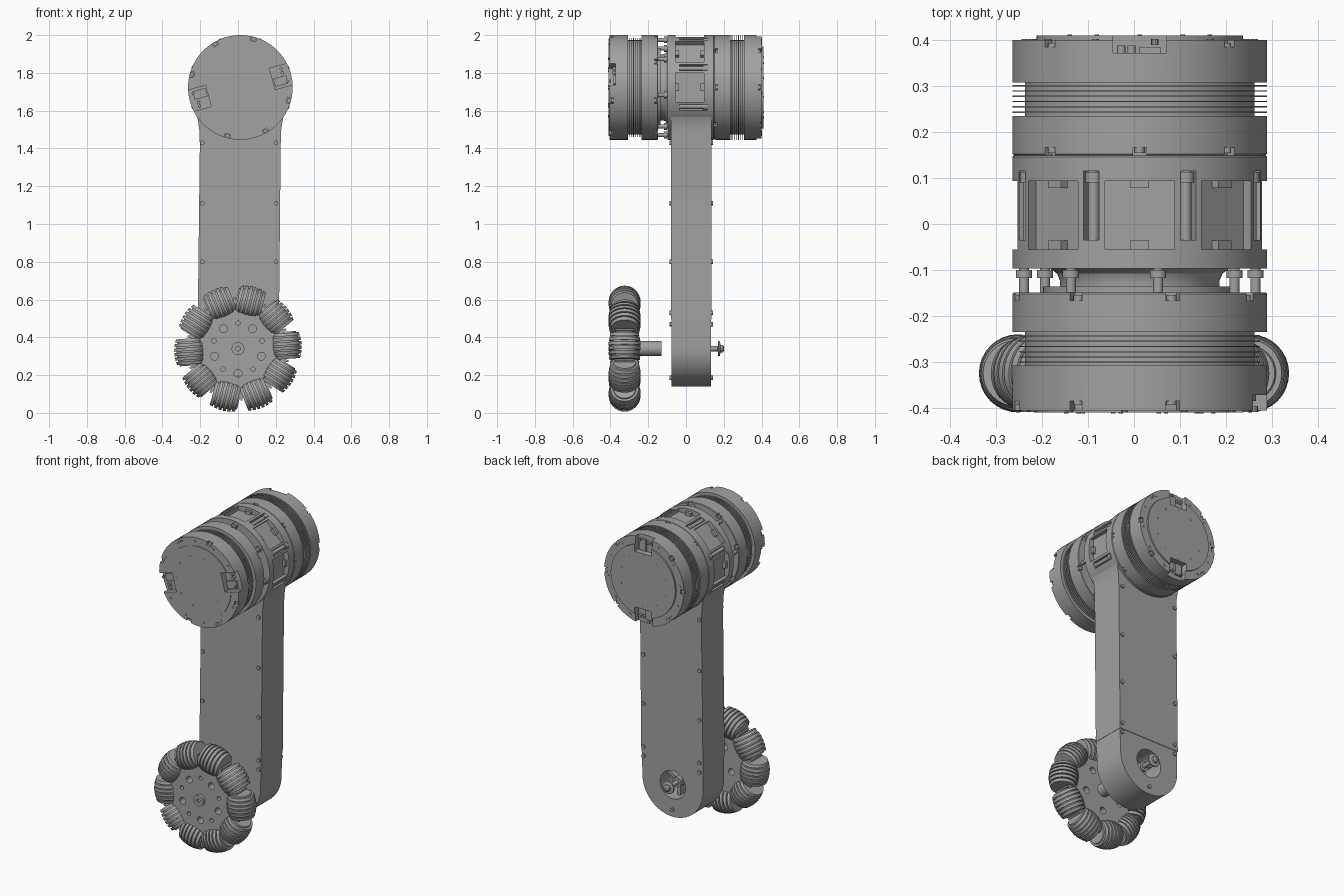
import bpy, bmesh, math
from mathutils import Matrix, Vector

if "Cube" in bpy.data.objects:
    bpy.data.objects.remove(bpy.data.objects["Cube"], do_unlink=True)

grey = bpy.data.materials.new("machined_grey")
grey.use_nodes = True
grey.diffuse_color = (0.36, 0.36, 0.36, 1)
grey.node_tree.nodes["Principled BSDF"].inputs["Base Color"].default_value = grey.diffuse_color

MOTOR = Vector((0.0125, 0, 1.723))
WHEEL = Vector((0, 0, 0.34))
R = 0.277


def polar(center, deg):
    """Frame with x radial, y along the axle, z tangential."""
    return Matrix.Translation(center) @ Matrix.Rotation(-math.radians(deg), 4, 'Y')


def around(center, count, phase):
    return [polar(center, phase + 360 * i / count) for i in range(count)]


def box(bm, frame, x, y, z):
    size = Matrix.Diagonal((x[1] - x[0], y[1] - y[0], z[1] - z[0], 1))
    mid = Matrix.Translation([sum(p) / 2 for p in (x, y, z)])
    bmesh.ops.create_cube(bm, size=1, matrix=frame @ mid @ size)


def lathe(bm, frame, profile, n=96):
    """Spin (radius, y) points about the local y axis."""
    rings = []
    for r, y in profile:
        if r == 0:
            rings.append([bm.verts.new(frame @ Vector((0, y, 0)))])
        else:
            turn = [2 * math.pi * i / n for i in range(n)]
            rings.append([bm.verts.new(frame @ Vector((r * math.cos(a), y, r * math.sin(a)))) for a in turn])
    for a, b in zip(rings, rings[1:]):
        for i in range(n):
            j = (i + 1) % n
            if len(a) == 1:
                bm.faces.new((a[0], b[i], b[j]))
            elif len(b) == 1:
                bm.faces.new((a[i], a[j], b[0]))
            else:
                bm.faces.new((a[i], a[j], b[j], b[i]))


def rod(bm, frame, r, y, n=16, x=0, z=0):
    lathe(bm, frame @ Matrix.Translation((x, 0, z)), [(0, y[0]), (r, y[0]), (r, y[1]), (0, y[1])], n)


def prism(bm, points, y0, y1):
    base = bm.faces.new([bm.verts.new((x, y0, z)) for x, z in points])
    new = bmesh.ops.extrude_face_region(bm, geom=[base])["geom"]
    bmesh.ops.translate(bm, vec=(0, y1 - y0, 0), verts=[g for g in new if isinstance(g, bmesh.types.BMVert)])


def finish(name, bm, cutter=None):
    bmesh.ops.recalc_face_normals(bm, faces=bm.faces)
    mesh = bpy.data.meshes.new(name)
    bm.to_mesh(mesh)
    bm.free()
    mesh.materials.append(grey)
    obj = bpy.data.objects.new(name, mesh)
    bpy.context.collection.objects.link(obj)
    if cutter:
        cutter.hide_render = True
        mod = obj.modifiers.new("cut", 'BOOLEAN')
        mod.operation, mod.solver, mod.object = 'DIFFERENCE', 'EXACT', cutter
        bpy.context.view_layer.update()
        graph = bpy.context.evaluated_depsgraph_get()
        obj.data = bpy.data.meshes.new_from_object(obj.evaluated_get(graph))
        obj.modifiers.clear()
        bpy.data.objects.remove(cutter, do_unlink=True)
    bpy.ops.object.select_all(action='DESELECT')
    obj.select_set(True)
    bpy.context.view_layer.objects.active = obj
    bpy.ops.object.shade_smooth_by_angle(angle=math.radians(30))
    return obj


def span(s, a, b):
    return tuple(sorted((s * a, s * b)))


def motor(side, s, face, fin_r, bolt_phase, plug_phase):
    """Finned motor can with rim pockets, two plug notches and a raised cap."""
    core = 0.25
    profile = [(0, .149), (R - .003, .149), (R, .152), (R, .235), (core, .235)]
    for i in range(6):
        y = .242 + .0115 * i
        profile += [(core, y), (fin_r, y), (fin_r, y + .003), (core, y + .003)]
    profile += [(core, .308), (R, .308), (R, face), (.225, face), (.225, .41), (0, .41)]
    body, cut, trim = bmesh.new(), bmesh.new(), bmesh.new()
    lathe(body, polar(MOTOR, 0), [(r, s * y) for r, y in profile])
    for f in around(MOTOR, 2, plug_phase):
        box(cut, f, (.175, .3), span(s, .372, .43), (-.058, .058))
        box(trim, f, (.18, .25), span(s, .36, .385), (-.045, .0))
        for z in (.018, .04):
            rod(trim, f, .009, span(s, .36, .388), x=.235, z=z)
    for i, f in enumerate(around(MOTOR, 8, bolt_phase)):
        for a, b in ((.385, .43), (.14, .166)):
            if b < .2 or abs(math.sin(math.radians(bolt_phase + 45 * i - plug_phase))) > .3:
                box(cut, f, (.255, .3), span(s, a, b), (-.015, .015))
                mid = .165 if b < .2 else .384
                rod(trim, f, .011, span(s, mid - .01, mid + .01), x=.266)
    for f in around(MOTOR, 12, bolt_phase + 22.5):
        rod(trim, f, .008, span(s, face - .01, face + .003), 10, x=.252)
    for f in around(MOTOR, 10, bolt_phase):
        rod(trim, f, .005, span(s, .40, .412), 8, x=.16)
    finish(side + "_motor", body, finish(side + "_motor_cutter", cut))
    finish(side + "_motor_fittings", trim)


motor("front", -1, .406, .262, 75, 15)
motor("back", 1, .40, R, 90, 90)

# Central housing with windows, bolt slots and a narrow neck
body, cut, trim = bmesh.new(), bmesh.new(), bmesh.new()
lathe(body, polar(MOTOR, 0), [(0, -.15), (.21, -.15), (.21, -.136), (.174, -.136), (.174, -.122), (.18, -.108),
                              (.195, -.097), (R, -.097), (R, .146), (R - .003, .149), (0, .149)])
for i, f in enumerate(around(MOTOR, 8, 0)):
    if i < 5:
        box(cut, f, (.243, .3), (-.055, .094), (-.076, .076))
        for y in ((-.056, -.036), (.078, .095)):
            box(trim, f, (.235, .262), y, (-.02, .02))
for f in around(MOTOR, 8, 22.5)[:4] + around(MOTOR, 8, -22.5)[:1] + around(MOTOR, 8, 202.5)[:1]:
    box(cut, f, (.25, .3), (-.035, .115), (-.018, .018))
    rod(trim, f, .012, (-.036, .116), x=.262)
    rod(trim, f, .018, (.09, .113), x=.262)
finish("joint_housing", body, finish("housing_cutter", cut))
for f in around(MOTOR, 8, 81):
    rod(trim, f, .011, (-.15, -.095), x=.255)
    rod(trim, f, .018, (-.117, -.1), x=.255)
finish("housing_bolts", trim)

# Upper arm, flaring into the housing
bm = bmesh.new()
right = [(.217, .494), (.226, 1.42), (.229, 1.5), (.238, 1.56), (.257, 1.6)]
left = [(-.213, .494), (-.202, 1.42), (-.205, 1.5), (-.214, 1.56), (-.232, 1.6)]
prism(bm, right + left[::-1], -.08, .135)
finish("arm", bm)

# Rounded arm end with an open bearing recess
bm, cut, trim = bmesh.new(), bmesh.new(), bmesh.new()
arc = [math.radians(180 + 180 * i / 40) for i in range(41)]
prism(bm, [(-.211, .495)] + [(.211 * math.cos(a), .35 + .211 * math.sin(a)) for a in arc] + [(.215, .495)], -.077, .132)
rod(cut, polar(WHEEL, 0), .088, (.0, .2), 48)
finish("arm_end", bm, finish("recess_cutter", cut))
lathe(trim, polar(WHEEL, 0), [(0, -.01), (.03, -.01), (.03, .09), (.014, .09), (.014, .168), (.04, .171), (.04, .179),
                              (.02, .183), (.02, .195), (.01, .202), (0, .202)], 32)
for f in around(WHEEL, 3, 30):
    box(trim, f, (.02, .092), (-.01, .07), (-.01, .01))
finish("bearing_spindle", trim)

# Small screws along both faces of the arm
bm = bmesh.new()
for x, z in [(s * .195 + .006, z) for s in (-1, 1) for z in (.47, .53, .8, 1.11, 1.43)] + [(0, .185)]:
    for y in ((-.088, -.07), (.125, .143)):
        rod(bm, Matrix.Translation((x, 0, z)), .012, y, 12)
finish("arm_screws", bm)

# Wheel hub: star plate with bolt holes, boss and rear stub
bm, cut, trim = bmesh.new(), bmesh.new(), bmesh.new()
star = []
for i in range(10):
    for off, r in ((-14, .195), (14, .195), (17, .275), (19, .275)):
        a = math.radians(36 * i + off + 4)
        star.append((r * math.cos(a), WHEEL.z + r * math.sin(a)))
prism(bm, star, -.375, -.275)
for f in around(WHEEL, 5, 54):
    rod(cut, f, .021, (-.4, -.25), 20, x=.13)
for f in around(WHEEL, 5, 90):
    rod(cut, f, .012, (-.4, -.35), 16, x=.135)
finish("wheel_hub", bm, finish("hub_cutter", cut))
lathe(trim, polar(WHEEL, 0), [(0, -.385), (.012, -.385), (.012, -.395), (.034, -.395), (.034, -.37), (.034, -.28),
                              (.04, -.28), (.04, -.13), (0, -.13)], 32)
finish("wheel_axle", trim)

# Ring of ribbed barrel rollers, each turning on a tangential axis
bm = bmesh.new()
ribs, half = 6, .072
profile = [(0, -half)]
for i in range(ribs):
    a = -half + 2 * half * i / ribs
    for t, dip in ((a, 0), (a + .017, 0), (a + .017, .012), (a + 2 * half / ribs, .012)):
        profile.append((math.sqrt(.338 ** 2 - t * t) - .253 - dip - 1.2 * t * t, t))
profile.append((0, half))
for f in around(WHEEL, 10, 4):
    lathe(bm, f @ Matrix.Translation((.253, -.325, 0)) @ Matrix.Rotation(math.pi / 2, 4, 'X'), profile, 32)
finish("wheel_rollers", bm)
